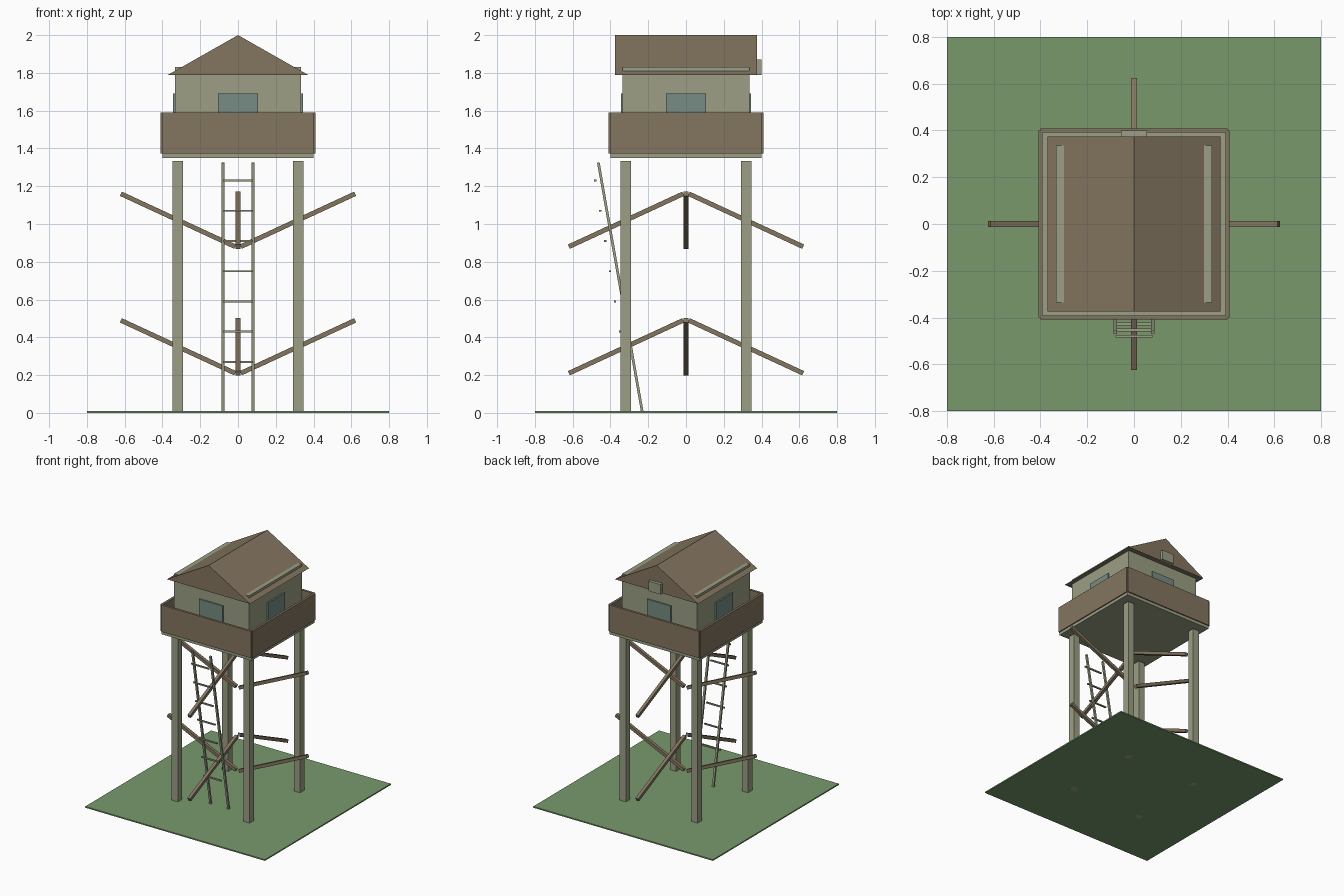
import bpy
import math
from mathutils import Vector

if "Cube" in bpy.data.objects:
    bpy.data.objects.remove(bpy.data.objects["Cube"], do_unlink=True)


def material(name, *srgb):
    rgba = [((c / 255 + 0.055) / 1.055) ** 2.4 for c in srgb] + [1.0]
    mat = bpy.data.materials.new(name)
    mat.use_nodes = True
    mat.diffuse_color = rgba
    bsdf = mat.node_tree.nodes["Principled BSDF"]
    bsdf.inputs["Base Color"].default_value = rgba
    bsdf.inputs["Roughness"].default_value = 0.9
    return mat


PALE = material("pale weathered wood", 156, 159, 133)
BROWN = material("brown wood", 132, 118, 96)
GRASS = material("grass green", 121, 153, 108)
GLASS = material("window glass", 118, 140, 131)


def add_mesh(name, verts, faces, mat):
    mesh = bpy.data.meshes.new(name)
    mesh.from_pydata(verts, [], faces)
    mesh.materials.append(mat)
    obj = bpy.data.objects.new(name, mesh)
    bpy.context.collection.objects.link(obj)
    return obj


def box(name, center, size, mat):
    """Axis-aligned box given by its centre and full size."""
    verts = [[center[i] + s[i] * size[i] / 2 for i in range(3)]
             for s in [(x, y, z) for x in (-1, 1) for y in (-1, 1) for z in (-1, 1)]]
    faces = [(0, 1, 3, 2), (4, 6, 7, 5), (0, 4, 5, 1),
             (2, 3, 7, 6), (0, 2, 6, 4), (1, 5, 7, 3)]
    return add_mesh(name, verts, faces, mat)


def beam(name, start, end, width, depth, mat):
    """Square-cut beam running between two points."""
    start, end = Vector(start), Vector(end)
    axis = end - start
    obj = box(name, (0, 0, 0), (width, depth, axis.length), mat)
    obj.location = (start + end) / 2
    obj.rotation_euler = axis.to_track_quat('Z', 'Y').to_euler()
    return obj


# Ground plate
box("ground", (0, 0, 0.005), (1.6, 1.6, 0.01), GRASS)

# Legs
for x in (-0.32, 0.32):
    for y in (-0.32, 0.32):
        box("leg", (x, y, 0.667), (0.056, 0.056, 1.335), PALE)

# Diagonal braces: rising outward along x, falling outward along y
for low in (0.21, 0.88):
    high = low + 0.28
    for s in (-1, 1):
        beam("side_brace", (s * 0.015, 0, low), (s * 0.62, 0, high), 0.025, 0.025, BROWN)
        beam("end_brace", (0, s * 0.015, high), (0, s * 0.62, low), 0.025, 0.025, BROWN)

# Platform and parapet
box("platform", (0, 0, 1.365), (0.8, 0.8, 0.03), PALE)
for s in (-1, 1):
    box("parapet_end", (0, s * 0.4, 1.482), (0.8, 0.018, 0.215), BROWN)
    box("parapet_side", (s * 0.4, 0, 1.482), (0.018, 0.8, 0.215), BROWN)

# Cabin with a window in each wall
box("cabin_walls", (0, 0, 1.605), (0.666, 0.67, 0.45), PALE)
for s in (-1, 1):
    box("end_window", (0, s * 0.337, 1.585), (0.21, 0.016, 0.21), GLASS)
    box("side_window", (s * 0.337, 0, 1.585), (0.016, 0.21, 0.21), GLASS)

# Gabled roof
profile = [(-0.37, 1.79), (0.37, 1.79), (0, 2.0)]
roof_verts = [(x, y, z) for y in (-0.375, 0.375) for x, z in profile]
add_mesh("roof", roof_verts,
         [(0, 1, 2), (5, 4, 3), (0, 3, 4, 1), (1, 4, 5, 2), (2, 5, 3, 0)], BROWN)

# Box on the back gable
box("gable_box", (0, 0.38, 1.83), (0.11, 0.04, 0.08), PALE)

# Leaning ladder
for s in (-1, 1):
    beam("ladder_rail", (s * 0.08, -0.232, 0.008), (s * 0.08, -0.464, 1.325),
         0.016, 0.014, PALE)
for i in range(7):
    box("ladder_rung", (0, -0.324 - i * 0.026, 0.27 + i * 0.16),
        (0.16, 0.012, 0.01), PALE)
